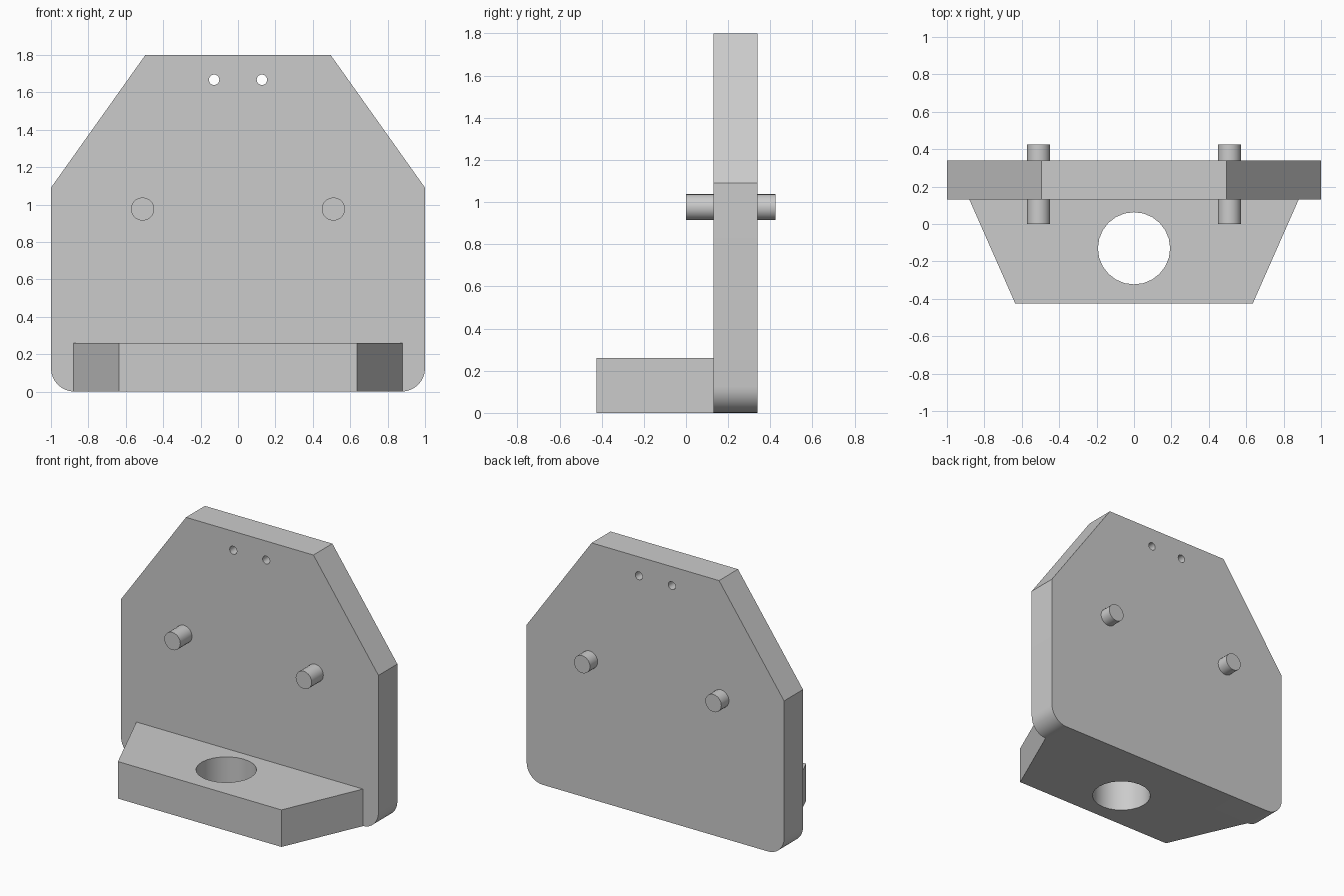
import bpy, bmesh
from math import pi, sin, cos, radians
from mathutils import Matrix

cube = bpy.data.objects.get("Cube")
if cube:
    bpy.data.objects.remove(cube, do_unlink=True)

grey = bpy.data.materials.new("light_grey")
grey.use_nodes = True
colour = (0.6, 0.6, 0.6, 1)
grey.diffuse_color = colour
grey.node_tree.nodes["Principled BSDF"].inputs["Base Color"].default_value = colour


def make_object(name, bm):
    bmesh.ops.recalc_face_normals(bm, faces=bm.faces)
    mesh = bpy.data.meshes.new(name)
    bm.to_mesh(mesh)
    bm.free()
    mesh.materials.append(grey)
    obj = bpy.data.objects.new(name, mesh)
    bpy.context.collection.objects.link(obj)
    return obj


def prism(name, points, offset):
    """Extrude a closed outline along the offset vector."""
    bm = bmesh.new()
    face = bm.faces.new([bm.verts.new(p) for p in points])
    result = bmesh.ops.extrude_face_region(bm, geom=[face], use_keep_orig=True)
    verts = [v for v in result["geom"] if isinstance(v, bmesh.types.BMVert)]
    bmesh.ops.translate(bm, verts=verts, vec=offset)
    return make_object(name, bm)


def cylinder(name, centre, radius, depth, axis, sides):
    bm = bmesh.new()
    turn = Matrix.Rotation(pi / 2, 4, "X") if axis == "Y" else Matrix()
    bmesh.ops.create_cone(bm, cap_ends=True, segments=sides, radius1=radius,
                          radius2=radius, depth=depth,
                          matrix=Matrix.Translation(centre) @ turn)
    return make_object(name, bm)


def activate(obj):
    bpy.ops.object.select_all(action="DESELECT")
    obj.select_set(True)
    bpy.context.view_layer.objects.active = obj


def drill(obj, cutter):
    cutter.hide_render = True
    mod = obj.modifiers.new("hole", "BOOLEAN")
    mod.operation = "DIFFERENCE"
    mod.solver = "EXACT"
    mod.object = cutter
    activate(obj)
    bpy.ops.object.modifier_apply(modifier=mod.name)
    bpy.data.objects.remove(cutter, do_unlink=True)


def smooth(obj):
    activate(obj)
    bpy.ops.object.shade_smooth_by_angle(angle=radians(30))


# Upright plate: sloped top corners, rounded bottom corners
front, back, corner = 0.13, 0.34, 0.125
half = [(0.495, 1.8), (1, 1.09)]
for i in range(9):
    a = i * pi / 16
    half.append((1 - corner + corner * cos(a), corner - corner * sin(a)))
outline = half + [(-x, z) for x, z in reversed(half)]
plate = prism("upright_plate", [(x, front, z) for x, z in outline],
              (0, back - front, 0))

# Two small through holes near the top edge
for side in (-1, 1):
    drill(plate, cylinder("hole_cutter", (side * 0.128, 0.235, 1.667),
                          0.028, 1, "Y", 20))
smooth(plate)

# Tapered foot with a large vertical hole
foot = prism("foot", [(-0.88, front, 0), (0.88, front, 0),
                      (0.635, -0.425, 0), (-0.635, -0.425, 0)], (0, 0, 0.26))
drill(foot, cylinder("bore_cutter", (0, -0.13, 0.13), 0.193, 1, "Z", 24))
smooth(foot)

# Pins passing through the plate
for label, side in (("right", -1), ("left", 1)):
    smooth(cylinder(label + "_pin", (side * 0.51, 0.2125, 0.976),
                    0.062, 0.425, "Y", 20))
